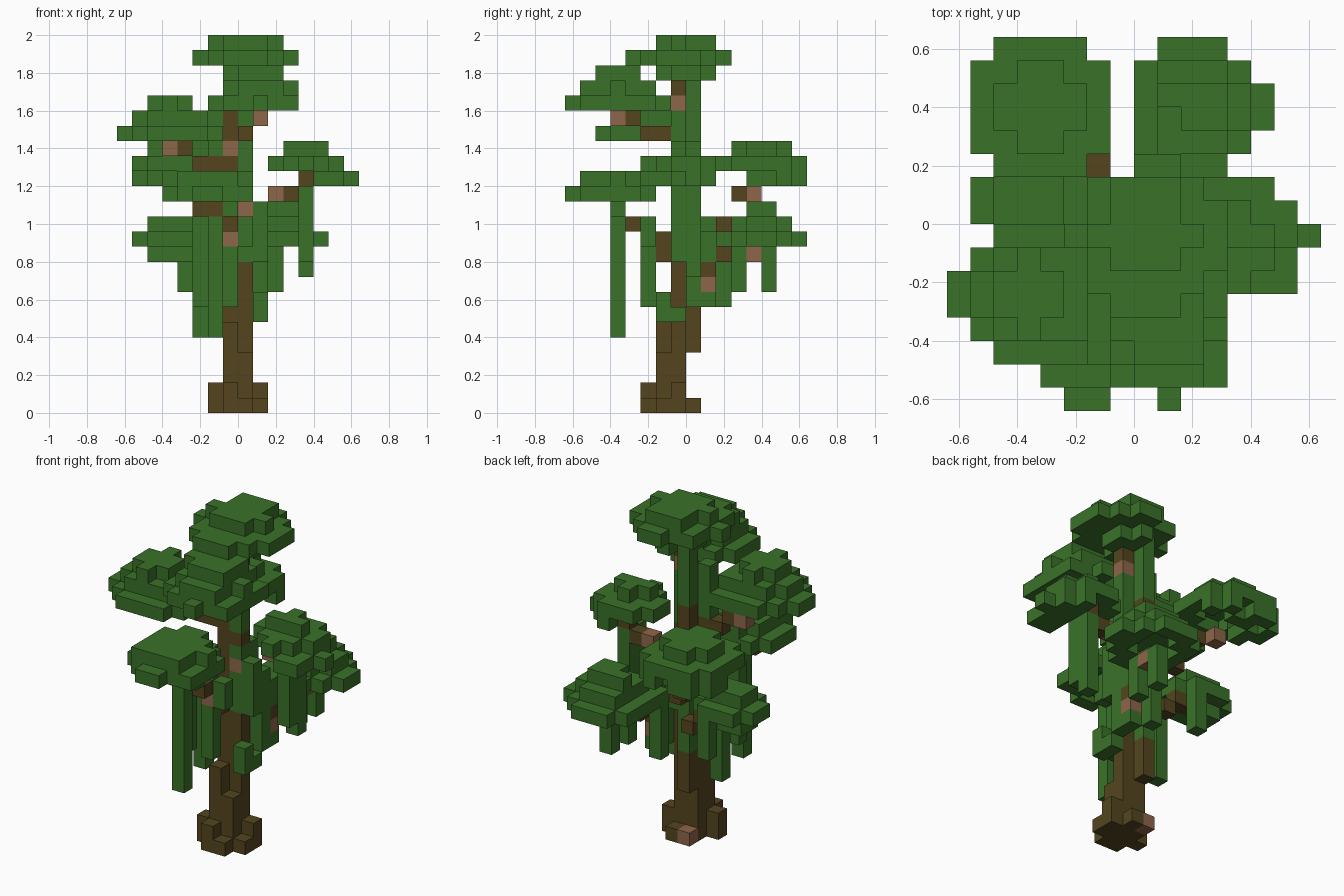
import bpy, bmesh
from mathutils import Vector

cube = bpy.data.objects.get("Cube")
if cube:
    bpy.data.objects.remove(cube)

SIZE = 0.08  # edge of one block


def material(name, color):
    m = bpy.data.materials.new(name)
    m.use_nodes = True
    m.diffuse_color = (*color, 1)
    m.node_tree.nodes["Principled BSDF"].inputs["Base Color"].default_value = (*color, 1)
    return m


LEAF, BARK, CUT = range(3)
MATERIALS = [
    material("leaf green", (0.042, 0.168, 0.022)),
    material("dark bark", (0.087, 0.060, 0.013)),
    material("pale wood", (0.275, 0.133, 0.070)),
]

blocks = {}  # cell -> colour, over the whole tree
parts = {}   # part name -> its cells


def put(part, cell, color):
    cell = tuple(cell)
    if cell not in blocks:
        blocks[cell] = color
        parts.setdefault(part, []).append(cell)


def column(part, x, y, low, high, color):
    for z in range(low, high + 1):
        put(part, (x, y, z), color)


def branch(part, start, end, tip=BARK):
    """Stepped row of blocks between two cells, ending in a tip colour."""
    a, b = Vector(start), Vector(end)
    steps = int(max(abs(c) for c in b - a))
    put(part, end, tip)
    for i in range(steps):
        put(part, [round(c) for c in a.lerp(b, i / steps)], BARK)


def disc(part, cx, cy, z, radius, inner=0, keep=lambda x, y: True):
    for x in range(-8, 8):
        for y in range(-8, 8):
            if inner ** 2 <= (x - cx) ** 2 + (y - cy) ** 2 <= radius ** 2 and keep(x, y):
                put(part, (x, y, z), LEAF)


def canopy(part, cx, cy, top, radii):
    """Leaf layers widening from the top down, the lowest one hollow."""
    for i, radius in enumerate(radii):
        hollow = radius - 1.2 if i == len(radii) - 1 else 0
        disc(part, cx, cy, top - i, radius, hollow)


# Pale scars on the trunk and the root end
for cell in [(0, -1, 20), (-1, -1, 17), (0, -1, 13), (-1, -3, 11), (-1, 0, 0), (1, 1, 8)]:
    put("trunk_scars", cell, CUT)

# Trunk, thinning as it rises
column("trunk", -1, -1, 0, 19, BARK)
column("trunk", 0, -1, 0, 9, BARK)
column("trunk", 0, -1, 15, 15, BARK)
column("trunk", 0, -1, 21, 21, BARK)
column("trunk", -1, -2, 0, 5, BARK)
column("trunk", 0, -2, 0, 3, BARK)
column("trunk", -1, -2, 10, 11, BARK)
column("trunk", -1, 0, 4, 6, BARK)
column("trunk", -1, 0, 15, 17, BARK)

# Roots
column("roots", -2, -2, 0, 1, BARK)
column("roots", -1, -3, 0, 1, BARK)
column("roots", 0, -3, 0, 0, BARK)
column("roots", 1, -2, 0, 0, BARK)
column("roots", 1, -1, 0, 1, BARK)
column("roots", 0, 0, 0, 0, BARK)

# Branches
branch("front_branch", (0, -2, 18), (1, -5, 19), CUT)
branch("upper_right_branch", (-1, -1, 16), (-5, -1, 17), CUT)
branch("left_branch", (4, 0, 15), (2, 0, 14), CUT)
branch("back_right_branch", (-1, 1, 11), (-2, 2, 12))
branch("back_right_branch", (-3, 3, 14), (-4, 4, 14), CUT)
put("back_left_branch", (1, 1, 9), BARK)
branch("back_left_branch", (1, 2, 10), (1, 3, 10))
put("back_left_branch", (2, 4, 10), CUT)
branch("lower_right_branch", (-2, 1, 9), (-4, 1, 10))
branch("front_right_branch", (-1, -4, 12), (-2, -5, 13))
put("front_right_branch", (-3, -5, 13), BARK)

# Canopies
disc("crown", 0, -0.8, 24, 2.1)
disc("crown", 0.2, -1.05, 23, 3.21)
disc("crown", 0, -0.5, 22, 1.6)
canopy("front_canopy", 0.8, -5, 22, (1.9, 2.4, 3.1))
canopy("upper_right_canopy", -4.85, -3.5, 20, (1.6, 2.4, 3.25))
canopy("left_canopy", 4, -0.8, 17, (1.1, 2.3))
disc("left_canopy", 4, -1.3, 15, 3.03, keep=lambda x, y: x > 4 and y > -4)
canopy("back_right_canopy", -4.5, 4.5, 17, (1.6, 2.95))
disc("back_right_canopy", -4.5, 4.5, 15, 2.95,
     keep=lambda x, y: y > 3 and (x < -5 or y > 5) and (x + y) % 3 > 0)
canopy("back_left_canopy", 2.2, 4.6, 13, (1.3, 2.2, 2.9))
canopy("lower_right_canopy", -5, 0.5, 12, (1.2, 2.2, 1.2))
canopy("front_right_canopy", -2.4, -5.2, 15, (2.45, 3.1))

# Hanging vines: x, y, lowest layer, highest layer
for vine in [(-2, -5, 5, 12), (-1, -5, 13, 13), (-3, -1, 5, 10), (-3, -3, 7, 12),
             (-1, -3, 7, 10), (0, -3, 11, 12), (-4, 2, 8, 10), (4, -1, 10, 14),
             (4, 0, 9, 14), (1, 0, 7, 12), (2, 5, 8, 10), (2, 3, 8, 10),
             (0, 2, 7, 11), (1, 1, 7, 11)]:
    column("hanging_vines", *vine, LEAF)

# Vines climbing the trunk
for vine in [(0, -1, 10, 19), (0, 0, 10, 14), (-1, 0, 7, 14), (-1, 0, 18, 21),
             (-2, -1, 17, 20), (1, -1, 10, 13), (1, -1, 6, 6), (1, -2, 6, 7)]:
    column("trunk_vines", *vine, LEAF)

# Outer faces of the blocks become the meshes
AXES = [Vector(v) for v in ((1, 0, 0), (0, 1, 0), (0, 0, 1))]


def build(part, cells):
    bm = bmesh.new()
    corners = {}

    def corner(p):
        key = tuple(round(c) for c in p)
        if key not in corners:
            corners[key] = bm.verts.new(Vector(key) * SIZE)
        return corners[key]

    for cell in cells:
        base = Vector(cell)
        for i, axis in enumerate(AXES):
            u, v = AXES[(i + 1) % 3], AXES[(i + 2) % 3]
            for side in (-1, 1):
                if tuple(int(c) for c in base + axis * side) in blocks:
                    continue
                o = base + axis * (side > 0)
                loop = [o, o + u, o + u + v, o + v]
                if side < 0:
                    loop.reverse()
                face = bm.faces.new([corner(p) for p in loop])
                face.material_index = blocks[cell]
    mesh = bpy.data.meshes.new(part)
    bm.to_mesh(mesh)
    bm.free()
    for m in MATERIALS:
        mesh.materials.append(m)
    bpy.context.collection.objects.link(bpy.data.objects.new(part, mesh))


for part, cells in parts.items():
    build(part, cells)
